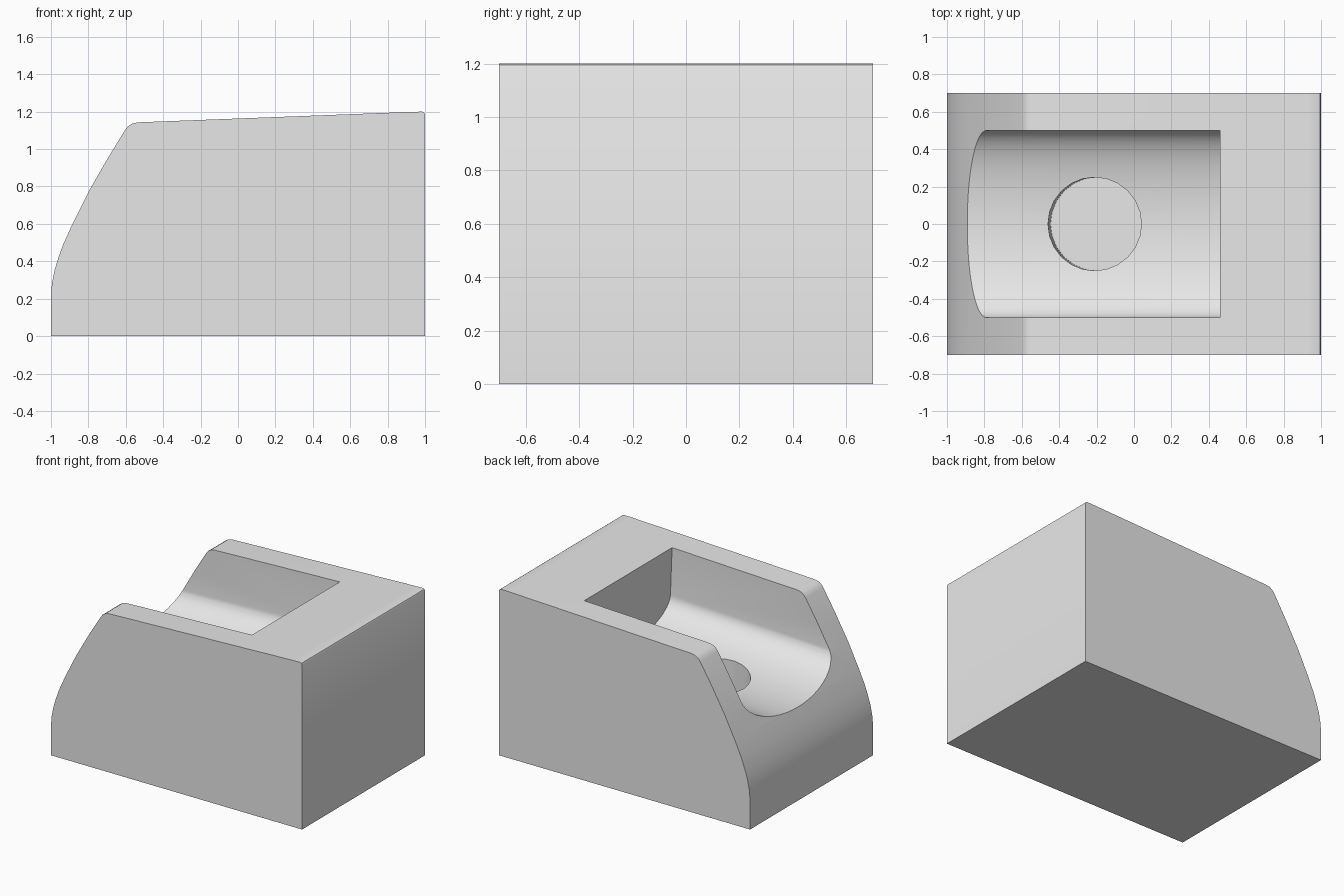
import bpy, bmesh, math
from mathutils import Matrix

if "Cube" in bpy.data.objects:
    bpy.data.objects.remove(bpy.data.objects["Cube"])

TILT = math.atan(0.038)          # top face rises gently toward the back
# local frame of the recess: origin on its floor, x along the sloped top
FRAME = Matrix.Translation((-0.21, 0, 0.612)) @ Matrix.Rotation(-TILT, 4, 'Y')

grey = bpy.data.materials.new("light grey")
grey.diffuse_color = (0.8, 0.8, 0.8, 1)
grey.use_nodes = True
grey.node_tree.nodes["Principled BSDF"].inputs["Base Color"].default_value = grey.diffuse_color


def prism(name, loop, offset, matrix=None):
    """Extrude a closed loop of 3D points by an offset vector."""
    bm = bmesh.new()
    face = bm.faces.new([bm.verts.new(p) for p in loop])
    ext = bmesh.ops.extrude_face_region(bm, geom=[face])
    verts = [g for g in ext["geom"] if isinstance(g, bmesh.types.BMVert)]
    bmesh.ops.translate(bm, verts=verts, vec=offset)
    bmesh.ops.recalc_face_normals(bm, faces=bm.faces)
    if matrix:
        bm.transform(matrix)
    mesh = bpy.data.meshes.new(name)
    bm.to_mesh(mesh)
    bm.free()
    mesh.materials.append(grey)
    obj = bpy.data.objects.new(name, mesh)
    bpy.context.collection.objects.link(obj)
    return obj


# block: side profile with curved nose, rounded brow and sloped top
side = [(-1, 0), (-1, 0.21), (-0.995, 0.28), (-0.98, 0.355), (-0.96, 0.42),
        (-0.935, 0.49), (-0.885, 0.6), (-0.8, 0.77), (-0.7, 0.945),
        (-0.605, 1.1), (-0.588, 1.122), (-0.565, 1.137), (-0.535, 1.143),
        (0.93, 1.199), (0.985, 1.2), (0.995, 1.195), (1, 1.185), (1, 0)]
block = prism("block", [(x, -0.7, z) for x, z in side], (0, 1.4, 0))

# open channel: straight walls over an elliptical floor
N = 32
arc = [(0.5 * math.cos(math.pi * i / N), 0.2 - 0.2 * math.sin(math.pi * i / N))
       for i in range(N + 1)]
section = [(0.5, 1.0)] + arc + [(-0.5, 1.0)]
channel = prism("channel_cutter", [(-1.2, y, z) for y, z in section],
                (1.892, 0, 0), FRAME)

# round pocket in the channel floor
ring = [(0.25 * math.cos(math.tau * i / 24), 0.25 * math.sin(math.tau * i / 24), -0.35)
        for i in range(24)]
pocket = prism("pocket_cutter", ring, (0, 0, 0.6), FRAME)

# cut both recesses, then smooth the curves
bpy.context.view_layer.objects.active = block
block.select_set(True)
for cutter in (channel, pocket):
    cutter.hide_render = True
    mod = block.modifiers.new(cutter.name, 'BOOLEAN')
    mod.operation = 'DIFFERENCE'
    mod.solver = 'EXACT'
    mod.object = cutter
    bpy.ops.object.modifier_apply(modifier=mod.name)
    bpy.data.objects.remove(cutter)
bpy.ops.object.shade_smooth_by_angle(angle=math.radians(32))
